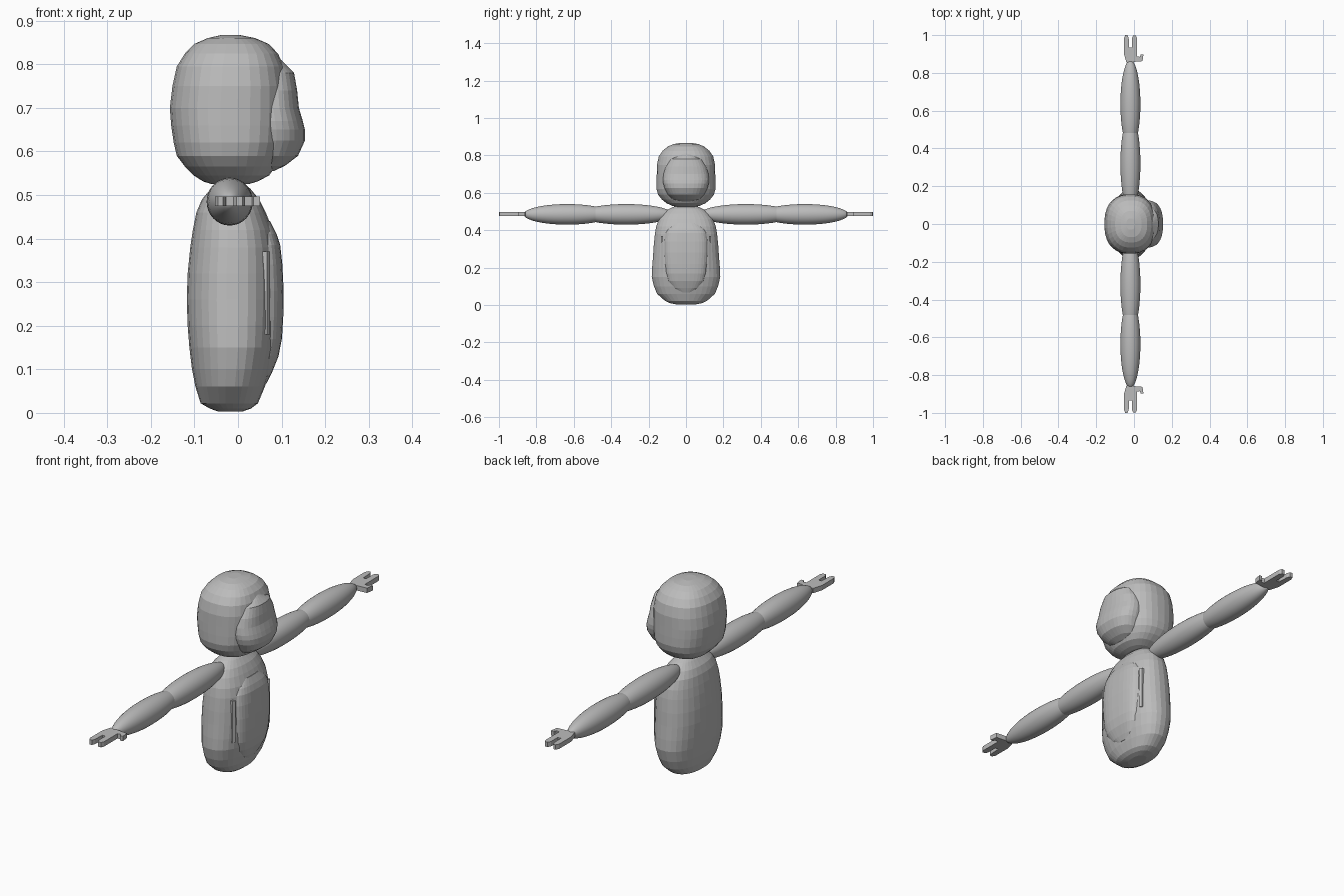
import bpy, bmesh, math
from mathutils import Matrix

grey = bpy.data.materials.new("light grey")
grey.diffuse_color = (0.5, 0.5, 0.5, 1)


def finish(bm, name, smooth=None):
    bmesh.ops.recalc_face_normals(bm, faces=bm.faces)
    mesh = bpy.data.meshes.new(name)
    bm.to_mesh(mesh)
    bm.free()
    mesh.materials.append(grey)
    ob = bpy.data.objects.new(name, mesh)
    bpy.context.collection.objects.link(ob)
    if smooth:
        bpy.ops.object.select_all(action='DESELECT')
        ob.select_set(True)
        bpy.context.view_layer.objects.active = ob
        bpy.ops.object.shade_smooth_by_angle(angle=math.radians(smooth))
    return ob


def loft(name, rows, power=2.3, sides=32):
    """Stack of rounded-square rings; each row is z, back x, front x, half width."""
    bm = bmesh.new()
    rings = []
    for z, back, front, ry in rows:
        ring = []
        for i in range(sides):
            a = 2 * math.pi * (i + 0.5) / sides
            c, s = math.cos(a), math.sin(a)
            x = math.copysign(abs(c) ** (2 / power), c)
            y = math.copysign(abs(s) ** (2 / power), s)
            ring.append(bm.verts.new(((back + front) / 2 + x * (front - back) / 2, y * ry, z)))
        rings.append(ring)
    for low, high in zip(rings, rings[1:]):
        for i in range(sides):
            j = (i + 1) % sides
            bm.faces.new((low[i], low[j], high[j], high[i]))
    bm.faces.new(rings[0][::-1])
    bm.faces.new(rings[-1])
    return finish(bm, name)


def prism(name, outline, z0, z1):
    bm = bmesh.new()
    face = bm.faces.new([bm.verts.new((x, y, z0)) for x, y in outline])
    top = bmesh.ops.extrude_face_region(bm, geom=[face])["geom"]
    bmesh.ops.translate(bm, vec=(0, 0, z1 - z0),
                        verts=[v for v in top if isinstance(v, bmesh.types.BMVert)])
    return finish(bm, name)


# Torso with a shallow domed base
loft("torso", [
    (0.003, -0.045, 0.010, 0.05), (0.010, -0.065, 0.030, 0.085),
    (0.022, -0.086, 0.046, 0.112), (0.06, -0.098, 0.062, 0.155),
    (0.10, -0.106, 0.075, 0.172), (0.15, -0.112, 0.086, 0.184),
    (0.20, -0.116, 0.090, 0.182), (0.26, -0.118, 0.092, 0.177),
    (0.32, -0.116, 0.091, 0.173), (0.38, -0.110, 0.088, 0.167),
    (0.42, -0.104, 0.080, 0.160), (0.46, -0.096, 0.064, 0.145),
    (0.49, -0.083, 0.049, 0.122), (0.515, -0.062, 0.028, 0.09),
    (0.53, -0.045, 0.010, 0.055)])

# Raised belly panel
loft("belly_panel", [
    (0.068, 0.00, 0.066, 0.04), (0.09, 0.00, 0.077, 0.075),
    (0.13, 0.00, 0.093, 0.100), (0.17, 0.00, 0.101, 0.110),
    (0.22, 0.00, 0.104, 0.115), (0.28, 0.00, 0.105, 0.118),
    (0.34, 0.00, 0.102, 0.118), (0.385, 0.00, 0.097, 0.112),
    (0.41, 0.00, 0.089, 0.10), (0.44, 0.00, 0.074, 0.07)], power=2.8)

# Head
loft("head", [
    (0.525, -0.06, 0.025, 0.05), (0.531, -0.080, 0.045, 0.075),
    (0.545, -0.102, 0.072, 0.105), (0.565, -0.122, 0.086, 0.13),
    (0.59, -0.141, 0.100, 0.150), (0.62, -0.148, 0.109, 0.158),
    (0.66, -0.154, 0.113, 0.158), (0.70, -0.157, 0.115, 0.157),
    (0.75, -0.151, 0.114, 0.156), (0.795, -0.141, 0.106, 0.146),
    (0.825, -0.122, 0.092, 0.125), (0.847, -0.100, 0.070, 0.098),
    (0.860, -0.070, 0.040, 0.070), (0.867, -0.04, 0.005, 0.03)], power=2.4)

# Face plate: brow, muzzle and cheeks
loft("face", [
    (0.555, 0.0, 0.082, 0.045), (0.567, 0.0, 0.108, 0.075),
    (0.59, 0.0, 0.138, 0.097), (0.625, 0.0, 0.154, 0.115),
    (0.65, 0.0, 0.154, 0.122), (0.67, 0.0, 0.149, 0.124),
    (0.70, 0.0, 0.140, 0.121), (0.74, 0.0, 0.136, 0.110),
    (0.78, 0.0, 0.129, 0.088), (0.797, 0.0, 0.112, 0.06),
    (0.812, 0.0, 0.097, 0.035)], power=2.4)

# Hand outline: palm, two fingers and a thumb
hand = [(-0.040, 0.855), (0.045, 0.862), (0.050, 0.897), (0.036, 0.897),
        (0.032, 0.885), (0.016, 0.888), (0.016, 0.985), (0.010, 0.998),
        (-0.004, 0.998), (-0.011, 0.985), (-0.011, 0.935), (-0.026, 0.935),
        (-0.028, 0.985), (-0.034, 1.0), (-0.046, 1.0), (-0.053, 0.985),
        (-0.053, 0.90)]

for side, label in ((1, "left"), (-1, "right")):
    # Arm segments
    for part, cy, half in (("upper_arm", 0.32, 0.25), ("forearm", 0.635, 0.233)):
        bm = bmesh.new()
        bmesh.ops.create_uvsphere(bm, u_segments=32, v_segments=20, radius=1)
        bm.transform(Matrix.Translation((-0.019, side * cy, 0.485))
                     @ Matrix.Diagonal((0.053, half, 0.055, 1))
                     @ Matrix.Rotation(math.pi / 2, 4, 'X'))
        finish(bm, f"{label}_{part}", 40)
    prism(f"{label}_hand", [(x, side * y) for x, y in hand], 0.475, 0.497)
    # Thin rib beside the belly panel
    prism(f"{label}_rib", [(0.03, side * 0.124), (0.074, side * 0.124),
                           (0.067, side * 0.134), (0.03, side * 0.134)], 0.18, 0.37)
